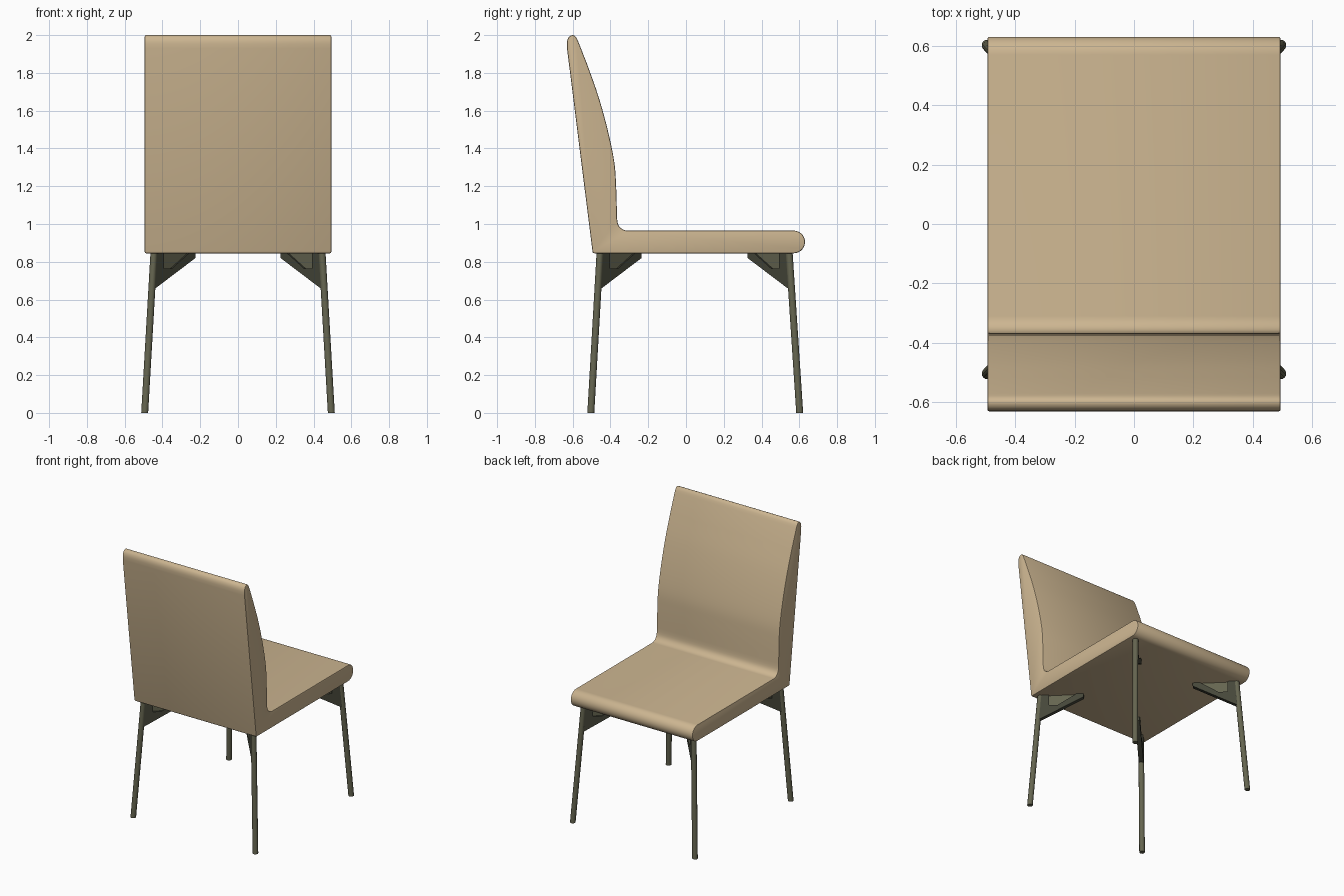
import bpy, bmesh, math
from mathutils import Vector

if "Cube" in bpy.data.objects:
    bpy.data.objects.remove(bpy.data.objects["Cube"])


def mat(name, rgb):
    m = bpy.data.materials.new(name)
    m.diffuse_color = (*rgb, 1)
    m.use_nodes = True
    m.node_tree.nodes["Principled BSDF"].inputs["Base Color"].default_value = m.diffuse_color
    return m


TAN = mat("tan upholstery", (0.60, 0.46, 0.28))
OLIVE = mat("olive metal", (0.13, 0.13, 0.08))
DARK = mat("dark olive metal", (0.06, 0.062, 0.042))


def finish(name, bm, material, angle=35):
    bmesh.ops.recalc_face_normals(bm, faces=bm.faces)
    me = bpy.data.meshes.new(name)
    bm.to_mesh(me)
    bm.free()
    me.materials.append(material)
    ob = bpy.data.objects.new(name, me)
    bpy.context.collection.objects.link(ob)
    bpy.context.view_layer.objects.active = ob
    ob.select_set(True)
    bpy.ops.object.shade_smooth_by_angle(angle=math.radians(angle))
    ob.select_set(False)
    return ob


def prism(bm, points, offset):
    """Extrude a flat outline along an offset vector."""
    face = bm.faces.new([bm.verts.new(p) for p in points])
    ext = bmesh.ops.extrude_face_region(bm, geom=[face])
    bmesh.ops.translate(bm, vec=offset, verts=[v for v in ext["geom"] if isinstance(v, bmesh.types.BMVert)])


def arc(cy, cz, r, a0, a1, n):
    return [(cy + r * math.cos(math.radians(a0 + (a1 - a0) * i / n)),
             cz + r * math.sin(math.radians(a0 + (a1 - a0) * i / n))) for i in range(n + 1)]


def spline(pts, n=5):
    """Smooth curve through the points."""
    p = [Vector(q) for q in [pts[0]] + pts + [pts[-1]]]
    out = []
    for a, b, c, d in zip(p, p[1:], p[2:], p[3:]):
        for i in range(n):
            t = i / n
            out.append(tuple(0.5 * (2 * b + (c - a) * t + (2 * a - 5 * b + 4 * c - d) * t * t
                                    + (3 * b - a - 3 * c + d) * t ** 3)))
    return out + [pts[-1]]


# Upholstered seat and backrest: one side profile extruded across
profile = arc(-0.485, 0.855, 0.01, 270, 185, 3)
profile += spline([(-0.63, 1.93), (-0.63, 1.965), (-0.62, 1.99), (-0.60, 2.0), (-0.583, 1.99), (-0.57, 1.965)], 3)
profile += spline([(-0.525, 1.85), (-0.465, 1.68), (-0.415, 1.5), (-0.38, 1.33), (-0.37, 1.2), (-0.365, 1.03)])
profile += arc(-0.31, 1.018, 0.053, 185, 270, 6)
profile += arc(0.57, 0.905, 0.06, 90, -90, 14)
bm = bmesh.new()
prism(bm, [(-0.494, y, z) for y, z in profile], (0.988, 0, 0))
rim = [e for e in bm.edges if abs(e.verts[0].co.x - e.verts[1].co.x) < 1e-6]
bmesh.ops.bevel(bm, geom=rim, offset=0.007, segments=2, affect='EDGES', profile=0.5)
finish("seat_and_backrest", bm, TAN)

# Four splayed legs, each with a triangular corner bracket
for label, sy, y_top, y_foot in (("front", 1, 0.546, 0.602), ("back", -1, -0.455, -0.504)):
    for side, sx in (("right", 1), ("left", -1)):
        top = Vector((sx * 0.445, y_top, 0.85))
        foot = Vector((sx * 0.494, y_foot, 0))
        inward = Vector((-sx, -sy, 0)).normalized()
        across = Vector((-inward.y, inward.x, 0))

        # Leg: rounded section swept from foot to seat
        bm = bmesh.new()
        ring = [math.radians(a) for a in range(0, 360, 30)]
        prism(bm, [foot + 0.019 * (inward * math.cos(a) + across * math.sin(a)) for a in ring], top - foot)
        finish(f"{label}_{side}_leg", bm, OLIVE)

        def plate(name, outline, thick, material):
            b = bmesh.new()
            prism(b, [Vector((top.x, top.y, z)) + inward * d - across * thick / 2 for d, z in outline],
                  across * thick)
            return finish(name, b, material)

        # Bracket: thin web inside a thicker dark frame
        plate(f"{label}_{side}_bracket_web",
              [(0.05, 0.848), (0.28, 0.848), (0.28, 0.825), (0.05, 0.70)], 0.008, OLIVE)
        plate(f"{label}_{side}_bracket_frame",
              [(0, 0.848), (0.06, 0.848), (0.06, 0.765), (0.12, 0.765), (0.25, 0.848),
               (0.295, 0.848), (0.295, 0.82), (0.0, 0.662), (-0.015, 0.662)], 0.032, DARK)
